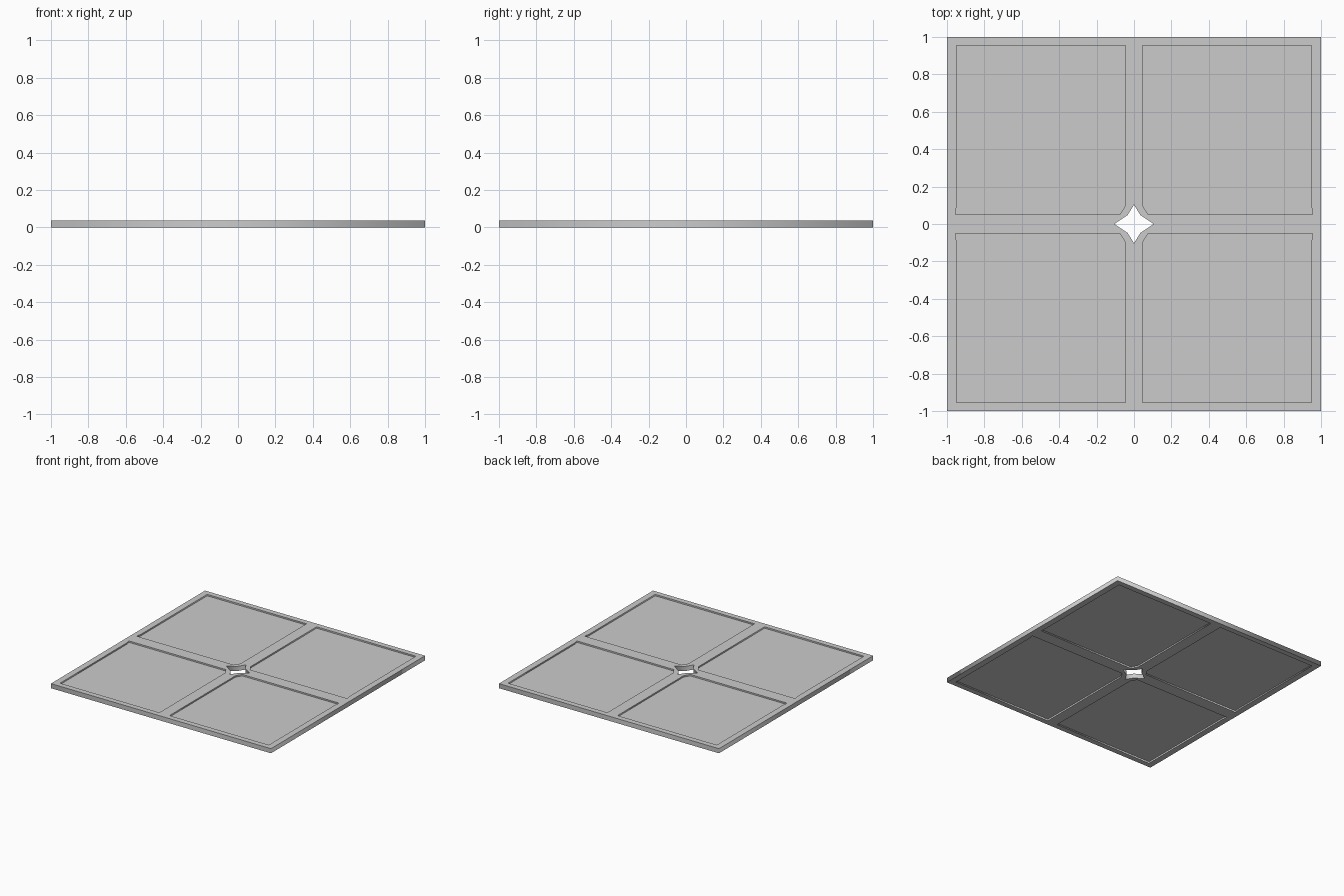
import bpy

if "Cube" in bpy.data.objects:
    bpy.data.objects.remove(bpy.data.objects["Cube"])

THICK = 0.038   # frame thickness
PANEL = 0.014   # recessed panel thickness


def slab(name, outlines, thick, z_mid):
    """Flat extruded plate; inner outlines become holes."""
    curve = bpy.data.curves.new(name, 'CURVE')
    curve.dimensions = '2D'
    curve.fill_mode = 'BOTH'
    curve.extrude = thick / 2
    for pts in outlines:
        s = curve.splines.new('POLY')
        s.points.add(len(pts) - 1)
        for p, (x, y) in zip(s.points, pts):
            p.co = (x, y, 0, 1)
        s.use_cyclic_u = True
    obj = bpy.data.objects.new(name, curve)
    obj.location.z = z_mid
    bpy.context.collection.objects.link(obj)
    bpy.ops.object.select_all(action='DESELECT')
    obj.select_set(True)
    bpy.context.view_layer.objects.active = obj
    bpy.ops.object.convert(target='MESH')
    return bpy.context.object


# Outline of one quarter opening, clipped near the central star
quarter = [(0.046, 0.098), (0.075, 0.051), (0.954, 0.051), (0.954, 0.07),
           (0.949, 0.09), (0.949, 0.955), (0.046, 0.955)]
signs = [(1, 1), (-1, 1), (-1, -1), (1, -1)]
openings = [[(x * sx, y * sy) for x, y in quarter] for sx, sy in signs]

# Four-pointed star hole
star = [(0.105, 0), (0.034, 0.048), (0, 0.103), (-0.034, 0.048),
        (-0.105, 0), (-0.034, -0.048), (0, -0.103), (0.034, -0.048)]

# Frame with cross bars
square = [(1, 1), (-1, 1), (-1, -1), (1, -1)]
slab("frame", [square, star] + openings, THICK, THICK / 2)

# Four recessed panels
for i, outline in enumerate(openings):
    slab(f"panel_{i + 1}", [outline], PANEL, THICK / 2)
